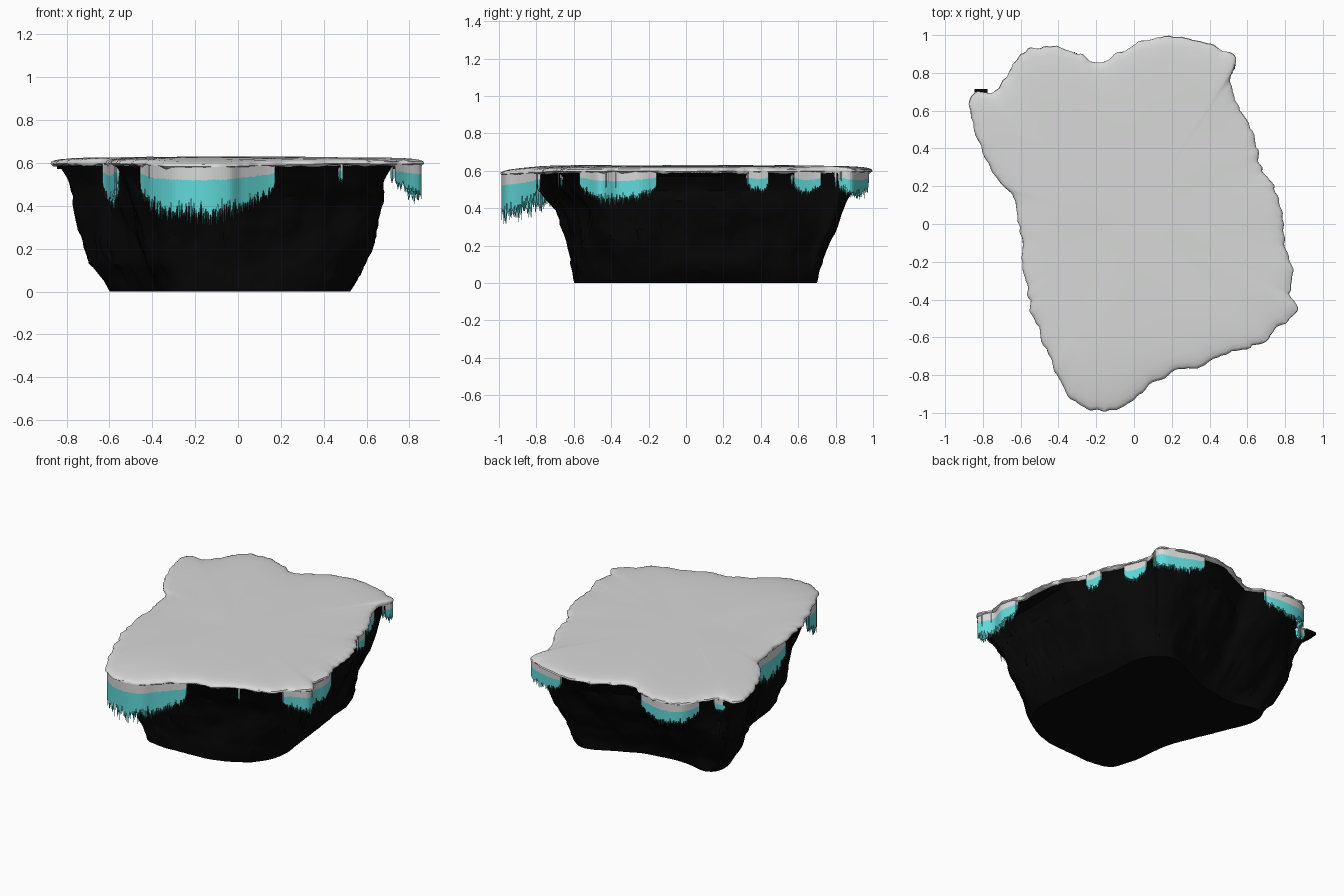
import bpy, bmesh, math, random
from mathutils import Vector, noise

if "Cube" in bpy.data.objects:
    bpy.data.objects.remove(bpy.data.objects["Cube"])

random.seed(4)

# Plan outline of the snow sheet, counterclockwise from the front tip
OUTLINE = [(-.18, -.99), (-.05, -.97), (.03, -.90), (.18, -.80), (.35, -.75), (.50, -.68),
           (.65, -.64), (.78, -.53), (.86, -.46), (.82, -.36), (.84, -.25), (.80, -.12),
           (.79, .02), (.76, .17), (.68, .30), (.64, .45), (.56, .60), (.51, .75),
           (.54, .88), (.42, .94), (.27, .98), (.10, .99), (-.05, .92), (-.20, .86),
           (-.33, .92), (-.48, .94), (-.60, .90), (-.67, .78), (-.75, .70), (-.84, .69),
           (-.87, .60), (-.82, .42), (-.72, .23), (-.63, .12), (-.60, -.10), (-.57, -.30),
           (-.54, -.48), (-.45, -.68), (-.40, -.82), (-.31, -.94)]
# Plan outline of the rock's flat underside
BASE = [(-.27, -.57), (-.05, -.59), (.22, -.57), (.44, -.45), (.52, -.28), (.50, 0), (.46, .3),
        (.42, .58), (.28, .70), (.08, .62), (-.1, .55), (-.35, .52), (-.54, .55), (-.60, .42),
        (-.49, .14), (-.38, -.14), (-.34, -.42)]
# Rock profile: height, then left, right, front and back extents
PROFILE = [(0, -.60, .52, -.59, .71), (.07, -.64, .57, -.60, .72), (.13, -.69, .59, -.61, .75),
           (.25, -.73, .63, -.64, .81), (.38, -.76, .66, -.69, .87), (.50, -.78, .67, -.79, .91),
           (.57, -.82, .71, -.84, .94)]
# Icicle groups: start point, end point, lowest tip, snow and ice boundary
GROUPS = [((-.46, -.67), (.19, -.80), .31, .52), ((.73, -.58), (.81, -.15), .41, .545),
          ((-.65, .14), (-.58, -.25), .38, .54), ((.67, .33), (.63, .45), .47, .555),
          ((.57, .57), (.51, .74), .46, .55), ((.53, .83), (.24, .98), .44, .55),
          ((-.30, .91), (-.66, .80), .44, .545), ((-.72, .72), (-.78, .69), .50, .56),
          ((.48, -.69), (.50, -.68), .50, .56)]


def material(name, rgb):
    m = bpy.data.materials.new(name)
    m.diffuse_color = (*rgb, 1)
    m.use_nodes = True
    m.node_tree.nodes["Principled BSDF"].inputs["Base Color"].default_value = m.diffuse_color
    return m


SNOW = material("snow", (.68, .69, .68))
ROCK = material("dark_rock", (.002, .002, .002))
ICE = material("ice", (.12, .70, .70))


def smooth_loop(points, steps):
    """Catmull-Rom curve through a closed list of points."""
    out, n = [], len(points)
    for i in range(n):
        a, b, c, d = (Vector(points[(i + k) % n]) for k in (-1, 0, 1, 2))
        for s in range(steps):
            t = s / steps
            out.append(.5 * (2 * b + (c - a) * t + (2 * a - 5 * b + 4 * c - d) * t * t
                             + (3 * b - a - 3 * c + d) * t ** 3))
    return out


def bridge(bm, rings):
    for low, high in zip(rings, rings[1:]):
        n = len(low)
        for i in range(n):
            j = (i + 1) % n
            bm.faces.new((low[i], low[j], high[j], high[i]))


def fan(bm, ring, centre, up):
    c = bm.verts.new(centre)
    for i in range(len(ring)):
        a, b = ring[i], ring[(i + 1) % len(ring)]
        bm.faces.new((a, b, c) if up else (b, a, c))


def finish(bm, name, mats, angle=None):
    mesh = bpy.data.meshes.new(name)
    bm.to_mesh(mesh)
    bm.free()
    ob = bpy.data.objects.new(name, mesh)
    bpy.context.collection.objects.link(ob)
    for m in mats:
        mesh.materials.append(m)
    if angle:
        bpy.ops.object.select_all(action='DESELECT')
        ob.select_set(True)
        bpy.context.view_layer.objects.active = ob
        bpy.ops.object.shade_smooth_by_angle(angle=math.radians(angle))
    return ob


def lerp_profile(z):
    for p, q in zip(PROFILE, PROFILE[1:]):
        if z <= q[0]:
            t = (z - p[0]) / (q[0] - p[0])
            return [a + (b - a) * t for a, b in zip(p[1:], q[1:])]
    return PROFILE[-1][1:]


def fit(p, source, target):
    """Move a plan point from one bounding rectangle to another."""
    (a, b, c, d), (e, f, g, h) = source, target
    return Vector((e + (f - e) * (p.x - a) / (b - a), g + (h - g) * (p.y - c) / (d - c)))


def bearing(p):
    return math.atan2(p.y, p.x)


edge = smooth_loop(OUTLINE, 8)
polar = sorted((bearing(p), p.length) for p in smooth_loop(BASE, 12))
polar = [(polar[-1][0] - math.tau, polar[-1][1])] + polar + [(polar[0][0] + math.tau, polar[0][1])]


def base_point(angle):
    for (a, r), (b, s) in zip(polar, polar[1:]):
        if angle <= b:
            k = r + (s - r) * (angle - a) / max(b - a, 1e-6)
            return Vector((math.cos(angle) * k, math.sin(angle) * k))


# Rock body: blends from the base to a shoulder under the sheet, chipped into ledges
FLOOR, TOP = PROFILE[0][1:], PROFILE[-1][1:]
RIM = (-.87, .86, -1, 1)
shoulder = [Vector((max(TOP[0], min(TOP[1], e.x * .96)), max(TOP[2], min(TOP[3], e.y * .96))))
            for e in edge]
foot = [base_point(bearing(fit(e, RIM, FLOOR))) for e in edge]
bm = bmesh.new()
rings = []
for z in [.57 * i / 22 for i in range(23)] + [.588]:
    box = lerp_profile(z)
    ring = []
    for e, s, b in zip(edge, shoulder, foot):
        p = fit(b, FLOOR, box).lerp(fit(s, TOP, box), min(1, z / .57))
        if z > .575:
            p = p.lerp(e * .98, .9)
        x, y = p
        ledge = round(noise.noise(Vector((x * 4, y * 4, z * 6))) * 3) / 3 * .03
        crack = noise.noise(Vector((x * 9, y * 9, z * 4))) * .018
        fade = min(1, .3 + z * 6) if z < .5 else .3
        p = p + p.normalized() * (ledge + crack) * fade
        ring.append(bm.verts.new((p.x, p.y, z)))
    rings.append(ring)
bridge(bm, rings)
fan(bm, rings[0], (0, .05, 0), False)
finish(bm, "rock_body", [ROCK], 30)

# Rock spur poking out at the back left corner
bm = bmesh.new()
bmesh.ops.create_cube(bm, size=1)
bmesh.ops.scale(bm, vec=(.07, .12, .02), verts=bm.verts)
bmesh.ops.translate(bm, vec=(-.81, .655, .582), verts=bm.verts)
finish(bm, "rock_spur", [ROCK])


def droop(y):
    return .015 * max(0, min(1, (-y - .72) / .25))


# Snow sheet: soft domed cap with a ragged rim that droops at the front tip
bm = bmesh.new()
rings = []
for scale, z in ((.93, .590), (.985, .589), (1, .597), (.997, .607), (.98, .614),
                 (.95, .619), (.89, .623), (.78, .626), (.6, .628), (.3, .629)):
    ring = []
    for e in edge:
        rim = max(0, (scale - .9) * 10)
        rag = noise.noise(Vector((e.x * 23.3, e.y * 23.3, 2.4))) * .02 * rim
        p = e * scale + e.normalized() * rag
        wave = noise.noise(Vector((p.x * 3, p.y * 3, 0))) * .004
        if scale == .985:
            wave += noise.noise(Vector((e.x * 14, e.y * 14, 5))) * .014
        ring.append(bm.verts.new((p.x, p.y, z - droop(p.y) * (scale > .7) + wave)))
    rings.append(ring)
bridge(bm, rings)
fan(bm, rings[-1], (0, 0, .629), True)
finish(bm, "snow_sheet", [SNOW], 50)


def nearest(p):
    return min(range(len(edge)), key=lambda i: (edge[i] - Vector(p)).length)


def spike(bm, p, r, top, split, tip):
    """Four-sided hanging spike: snow above the split, ice below."""
    rows, turn = [], bearing(p) + math.pi / 4
    for z, k in ((top, 1), (split, 1), (split * .35 + tip * .65, .75)):
        rows.append([bm.verts.new((p.x + r * k * math.cos(turn + a * math.tau / 4),
                                   p.y + r * k * math.sin(turn + a * math.tau / 4), z))
                     for a in range(4)])
    end = bm.verts.new((p.x, p.y, tip))
    for i in range(4):
        j = (i + 1) % 4
        bm.faces.new((rows[0][j], rows[0][i], rows[1][i], rows[1][j]))
        bm.faces.new((rows[1][j], rows[1][i], rows[2][i], rows[2][j])).material_index = 1
        bm.faces.new((rows[2][j], rows[2][i], end)).material_index = 1


# Icicle fringes: a toothed hanging curtain backed by spikes along stretches of the rim
for number, (start, stop, low, split) in enumerate(GROUPS, 1):
    bm = bmesh.new()
    i, last = nearest(start), nearest(stop)
    count = (last - i) % len(edge) or 1
    path = [edge[(i + k) % len(edge)] for k in range(count + 1)]
    steps = [(a, b, s / 3) for a, b in zip(path, path[1:]) for s in range(3)]
    previous = None
    for n, (a, b, f) in enumerate(steps):
        swell = max(0, math.sin(math.pi * (n + .5) / len(steps))) ** .6
        q = a.lerp(b, f)
        top = .596 - droop(q.y)
        cut = .585 - (.585 - split) * (.45 + .55 * swell) + random.uniform(-.003, .003)
        reach = (cut - low) * (.35 + .65 * swell)
        p = q - q.normalized() * .005
        tooth = random.uniform(.65, 1.02) if n % 2 else random.uniform(.4, .75)
        column = [bm.verts.new((p.x, p.y, z)) for z in (top, cut, cut - reach * tooth)]
        if previous:
            for k in (0, 1):
                bm.faces.new((previous[k + 1], column[k + 1], column[k],
                              previous[k])).material_index = k
        previous = column
        if n % 2:
            p = q - q.normalized() * random.uniform(.016, .03)
            spike(bm, p, random.uniform(.007, .011), top, cut,
                  cut - reach * random.uniform(.6, 1.02))
    finish(bm, f"icicle_fringe_{number}", [SNOW, ICE])
